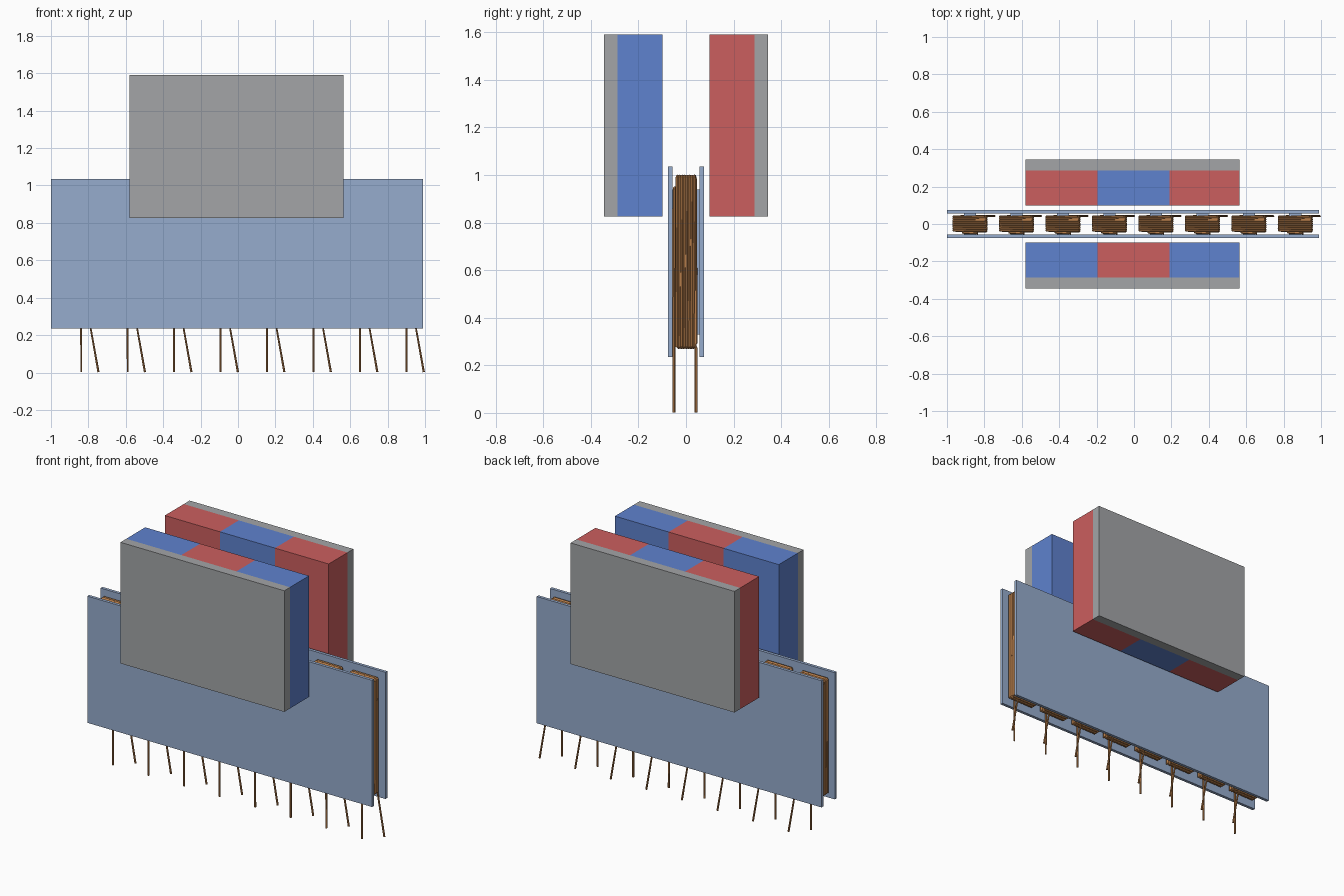
import bpy

if "Cube" in bpy.data.objects:
    bpy.data.objects.remove(bpy.data.objects["Cube"])


def material(name, rgb):
    m = bpy.data.materials.new(name)
    m.diffuse_color = (*rgb, 1)
    m.use_nodes = True
    m.node_tree.nodes["Principled BSDF"].inputs["Base Color"].default_value = m.diffuse_color
    return m


STEEL = material("steel grey", (0.366, 0.376, 0.386))
RED = material("pole red", (0.60, 0.114, 0.114))
BLUE = material("pole blue", (0.114, 0.223, 0.62))
PANEL = material("panel blue", (0.305, 0.413, 0.61))
COPPER = material("copper", (0.48, 0.21, 0.07))


def box(name, x, y, z, mat):
    """Box from (min, max) ranges on each axis."""
    bpy.ops.mesh.primitive_cube_add(size=1, location=[(a + b) / 2 for a, b in (x, y, z)])
    o = bpy.context.object
    o.name = name
    o.scale = [b - a for a, b in (x, y, z)]
    bpy.ops.object.transform_apply(location=False, rotation=False, scale=True)
    o.data.materials.append(mat)
    return o


# Two panels enclosing the coils
box("front_panel", (-1, 0.99), (-0.076, -0.057), (0.235, 1.035), PANEL)
box("back_panel", (-1, 0.99), (0.057, 0.076), (0.235, 1.035), PANEL)

# Magnet rows with steel backing plates, alternating poles
XS = (-0.58, -0.195, 0.19, 0.565)
Z = (0.825, 1.59)
for side, s, first in (("front", -1, 0), ("back", 1, 1)):
    box(side + "_backing_plate", (XS[0], XS[3]), sorted((s * 0.287, s * 0.345)), Z, STEEL)
    for i in range(3):
        box(f"{side}_magnet_{i + 1}", (XS[i], XS[i + 1]), sorted((s * 0.098, s * 0.287)), Z,
            (BLUE, RED)[(i + first) % 2])

# Layered rectangular winding, from the front lead to the back lead
R, LAYERS, TURNS = 0.006, 5, 8
CORE_W, CORE_H, CZ = 0.0325, 0.305, 0.635
path = [(0.039, -0.051, 0.002)]
for layer in range(LAYERS):
    w = CORE_W + R + layer * 0.0125
    h = CORE_H + R + layer * 0.0125
    c = 0.006                                   # corner chamfer
    loop = [(w, c - h), (w, h - c), (w - c, h), (c - w, h),
            (-w, h - c), (-w, c - h), (c - w, -h), (w - c, -h)]
    lo, hi = (-0.051 if layer == 0 else -0.039), 0.042
    y0, y1 = (lo, hi) if layer % 2 == 0 else (hi, lo)
    n = TURNS * 8
    for k in range(n):
        x, z = loop[k % 8]
        path.append((x, y0 + (y1 - y0) * k / (n - 1), CZ + z))
path.append((0.131, 0.042, 0.002))

curve = bpy.data.curves.new("winding", "CURVE")
curve.dimensions = "3D"
curve.bevel_depth = R
curve.bevel_resolution = 1
curve.use_fill_caps = True
spline = curve.splines.new("POLY")
spline.points.add(len(path) - 1)
for p, co in zip(spline.points, path):
    p.co = (*co, 1)
curve.materials.append(COPPER)
coil = bpy.data.objects.new("coil_1", curve)
bpy.context.collection.objects.link(coil)
bpy.ops.object.select_all(action="DESELECT")
coil.select_set(True)
bpy.context.view_layer.objects.active = coil
bpy.ops.object.convert(target="MESH")
coil = bpy.context.object
bpy.ops.object.shade_smooth_by_angle()

# Row of eight coils, each around its own core
for i in range(8):
    cx = -0.877 + i * 0.2485
    o = coil if i == 0 else coil.copy()
    if i:
        bpy.context.collection.objects.link(o)
    o.name = f"coil_{i + 1}"
    o.location.x = cx
    box(f"coil_core_{i + 1}", (cx - CORE_W, cx + CORE_W), (-0.057, 0.057),
        (CZ - CORE_H, CZ + CORE_H), PANEL)
